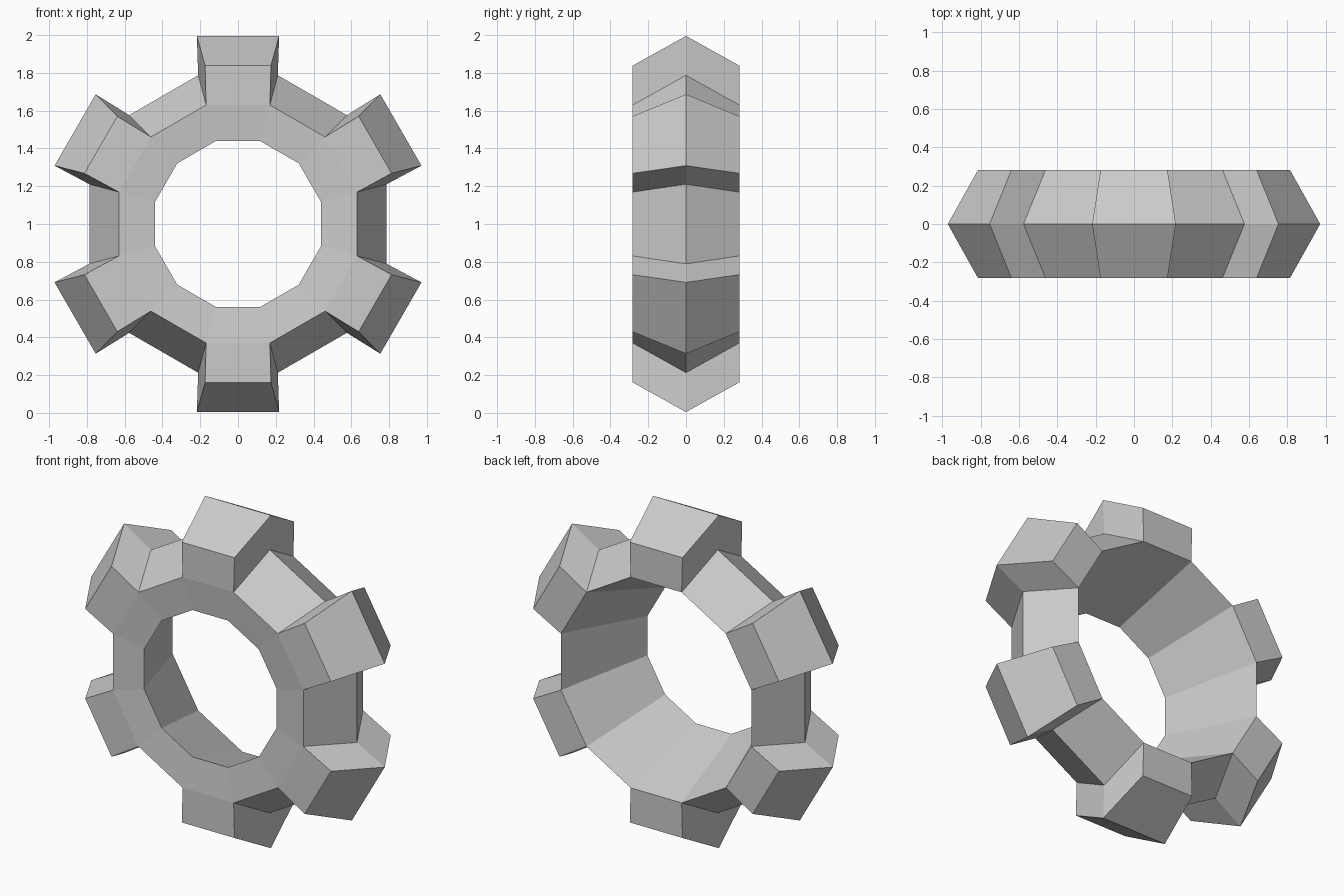
import bpy, bmesh, math
from mathutils import Vector

if "Cube" in bpy.data.objects:
    bpy.data.objects.remove(bpy.data.objects["Cube"])

SEG = 12
# ring cross-section: (radius, y) - front rim, outer ridge, back rim, hole rim
PROFILE = [(0.652, -0.2825), (0.815, 0.0), (0.652, 0.2825), (0.4545, -0.262)]
TOOTH_RISE = 0.2085
TOOTH_FLARE = 1.033
CENTRE = Vector((0, 0, 1))

bm = bmesh.new()

# twelve-sided ring, with flats centred on straight up
rings = []
for i in range(SEG):
    a = math.radians(30 * i - 15)
    rings.append([bm.verts.new(CENTRE + Vector((r * math.sin(a), y, r * math.cos(a))))
                  for r, y in PROFILE])
outer = []
n = len(PROFILE)
for i in range(SEG):
    a, b = rings[i], rings[(i + 1) % SEG]
    faces = [bm.faces.new((a[j], b[j], b[(j + 1) % n], a[(j + 1) % n])) for j in range(n)]
    outer.append(faces[:2])
bmesh.ops.recalc_face_normals(bm, faces=bm.faces[:])

# teeth: raise every second pair of outer faces, flaring slightly
for i in range(0, SEG, 2):
    a = math.radians(30 * i)
    radial = Vector((math.sin(a), 0, math.cos(a)))
    side = Vector((math.cos(a), 0, -math.sin(a)))
    res = bmesh.ops.extrude_face_region(bm, geom=outer[i])
    for v in [g for g in res["geom"] if isinstance(g, bmesh.types.BMVert)]:
        w = (v.co - CENTRE).dot(side)
        v.co += radial * TOOTH_RISE + side * w * (TOOTH_FLARE - 1)
    old = [f for f in outer[i] if f.is_valid]
    if old:
        bmesh.ops.delete(bm, geom=old, context='FACES')

bmesh.ops.recalc_face_normals(bm, faces=bm.faces[:])
mesh = bpy.data.meshes.new("gear_ring")
bm.to_mesh(mesh)
bm.free()
gear = bpy.data.objects.new("gear_ring", mesh)
bpy.context.collection.objects.link(gear)
